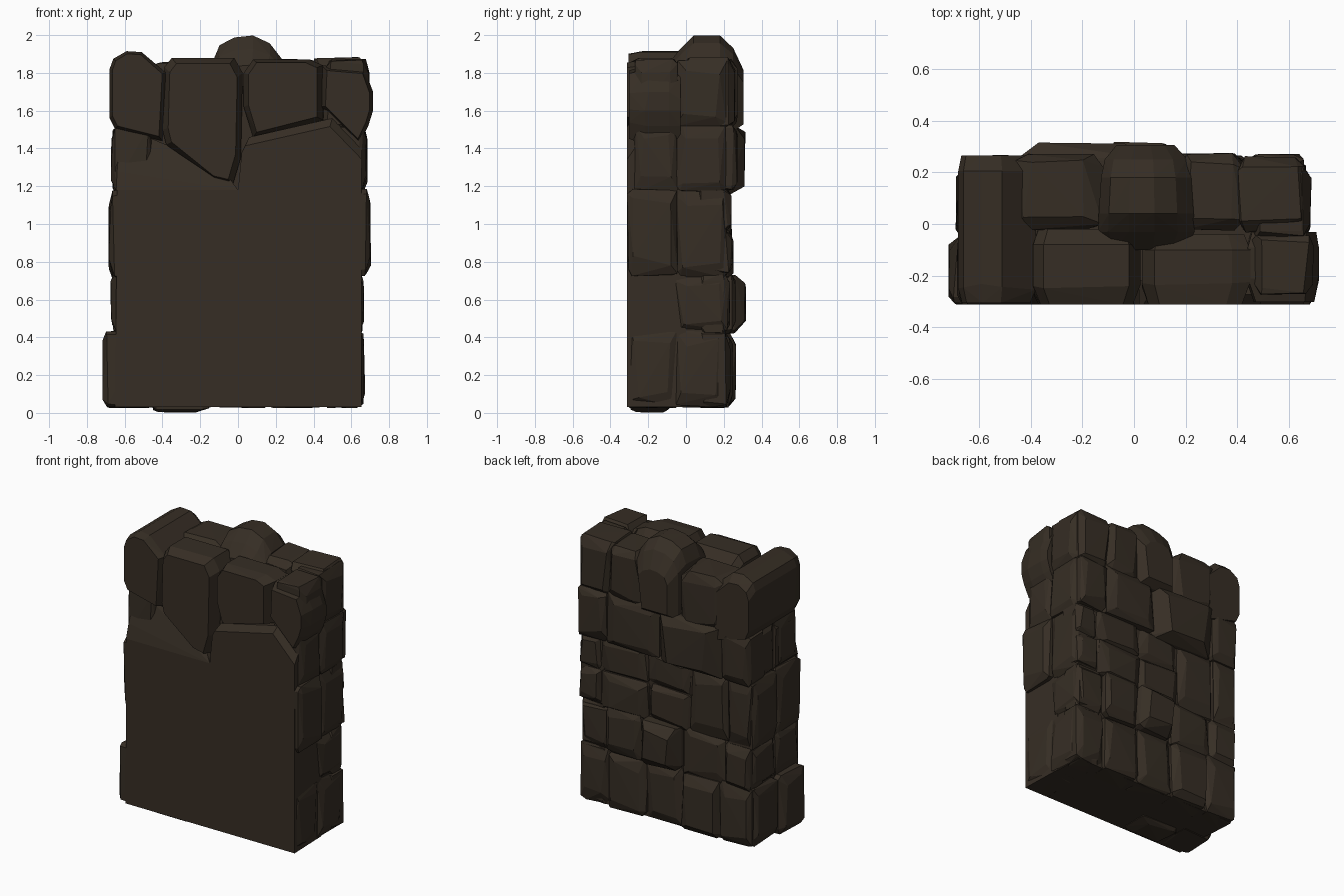
import bpy, bmesh, random
from mathutils import Vector

if "Cube" in bpy.data.objects:
    bpy.data.objects.remove(bpy.data.objects["Cube"])

random.seed(7)
FRONT = -0.312          # flat front plane of the wall

stone_mat = bpy.data.materials.new("dark brown stone")
stone_mat.diffuse_color = (0.037, 0.027, 0.018, 1)
stone_mat.use_nodes = True
stone_mat.node_tree.nodes["Principled BSDF"].inputs["Base Color"].default_value = stone_mat.diffuse_color


def finish(bm, name):
    bmesh.ops.recalc_face_normals(bm, faces=bm.faces)
    mesh = bpy.data.meshes.new(name)
    bm.to_mesh(mesh)
    bm.free()
    mesh.materials.append(stone_mat)
    obj = bpy.data.objects.new(name, mesh)
    bpy.context.collection.objects.link(obj)
    return obj


def hull(bm, points):
    """Add the faceted convex hull of the points, cut at the front plane."""
    verts = [bm.verts.new((p[0], max(p[1], FRONT), max(p[2], 0))) for p in points]
    bmesh.ops.convex_hull(bm, input=verts)
    loose = [v for v in verts if v.is_valid and not v.link_faces]
    bmesh.ops.delete(bm, geom=loose, context='VERTS')


def stone(bm, lo, hi, cut=0.06, out=None, bulge=0.045):
    """Rough block with unevenly chopped corners, domed along the 'out' axis."""
    mid = (Vector(lo) + Vector(hi)) / 2
    half = (Vector(hi) - Vector(lo)) / 2
    pts = []
    for sx in (-1, 1):
        for sy in (-1, 1):
            for sz in (-1, 1):
                s = (sx, sy, sz)
                for axis in range(3):
                    p = []
                    for i in range(3):
                        inset = random.uniform(0, 0.01)
                        if i != axis:
                            inset = min(random.uniform(0.2, 1.0) * cut, half[i] * 0.6)
                            if i == out:
                                inset = random.uniform(0.5, 1.2) * bulge
                            elif axis == out:
                                inset = half[i] * random.uniform(0.2, 0.5)
                        p.append(mid[i] + s[i] * (half[i] - inset))
                    pts.append(p)
    hull(bm, pts)


def prism(bm, profile, y0, y1, shrink=0.84, lip=0.05, drop=0.0):
    """Stone with a given front outline; its front edge is chamfered."""
    cx = sum(p[0] for p in profile) / len(profile)
    cz = sum(p[1] for p in profile) / len(profile)
    pts = []
    for x, z in profile:
        pts.append((cx + (x - cx) * shrink, y0, cz + (z - cz) * (shrink + 0.04)))
        pts.append((x, y0 + lip + random.uniform(0, 0.03), z))
        pts.append((x, y1 - 0.06, z))
        pts.append((cx + (x - cx) * 0.9, y1, z - (drop if z > cz else 0)))
    hull(bm, pts)


# Flat front slab, stepped along its upper edge
bm = bmesh.new()
outline = [(-0.65, 0.03), (0.655, 0.03), (0.655, 1.40), (0.50, 1.56),
           (0.06, 1.46), (0.02, 1.38), (0.0, 1.18), (-0.64, 1.18)]
face = bm.faces.new([bm.verts.new((x, FRONT, z)) for x, z in outline])
ext = bmesh.ops.extrude_face_region(bm, geom=[face])
for v in ext["geom"]:
    if isinstance(v, bmesh.types.BMVert):
        v.co.y = 0.0
        v.co.x *= 0.985
# slope the upper lip of the slab back
lip = [e for e in bm.edges if all(abs(v.co.y - FRONT) < 1e-4 and v.co.z > 1.39 for v in e.verts)]
bmesh.ops.bevel(bm, geom=lip, offset=0.04, segments=1, affect='EDGES')
finish(bm, "front_slab")

# Inner core that closes the joints
bm = bmesh.new()
bmesh.ops.create_cube(bm, size=1)
for v in bm.verts:
    v.co = (v.co.x * 1.28, -0.01 + v.co.y * 0.42, 0.88 + v.co.z * 1.70)
finish(bm, "wall_core")

# Courses of stone on both ends: outer reach of front and back stone per row
rows = [0.03, 0.43, 0.73, 1.18, 1.52, 1.87]
reach = {"left": (-1, [(0.72, 0.69), (0.68, 0.675), (0.685, 0.69), (0.675, 0.665)]),
         "right": (1, [(0.67, 0.675), (0.65, 0.67), (0.705, 0.68), (0.685, 0.69), (0.70, 0.69)])}
for side, (s, reaches) in reach.items():
    bm = bmesh.new()
    for r, pair in enumerate(reaches):
        for c, x in enumerate(pair):
            y0, y1 = ((FRONT, -0.04), (-0.055, 0.22))[c]
            if c == 0 and r >= 3:
                y0 = -0.28
            xs = sorted((s * 0.45, s * x))
            z0 = rows[r] + (random.uniform(-0.03, 0.0) if r else -0.005)
            stone(bm, (xs[0], y0, z0), (xs[1], y1, rows[r + 1] + 0.005), 0.04, 0, 0.04)
    finish(bm, side + "_end_stones")

# Courses of stone on the back, following the uneven joints
backs = [([-0.66, -0.42, -0.13, 0.15, 0.44, 0.66], 0.255),
         ([-0.66, -0.45, -0.12, 0.17, 0.44, 0.66], 0.255),
         ([-0.66, -0.48, -0.19, 0.14, 0.50, 0.66], 0.26),
         ([-0.66, -0.45, 0.04, 0.44, 0.66], 0.26)]
proud = {(1, -0.12): 0.318, (3, -0.45): 0.315}      # stones that stick out
bm = bmesh.new()
for r, (xs, depth) in enumerate(backs):
    for x0, x1 in zip(xs, xs[1:]):
        top = rows[r + 1] + random.uniform(-0.01, 0.02)
        low = rows[r] + (random.uniform(-0.03, 0.0) if r else -0.005)
        d = proud.get((r, x0), depth + random.uniform(-0.02, 0.015))
        bulge = 0.09 if d > 0.3 else 0.045
        if r == 2 and x0 > -0.2:      # split course of two thinner stones
            stone(bm, (x0, 0.05, 0.96), (x1 + 0.01, d - 0.01, top), 0.04, 1, 0.04)
            top = 0.97
        stone(bm, (x0 - 0.005, 0.05, low), (x1 + 0.005, d, top), 0.045, 1, bulge)
# low stone dipping to the ground at the front left
stone(bm, (-0.46, -0.30, 0.0), (-0.15, -0.08, 0.2), 0.04, 2, 0.03)
finish(bm, "back_stones")

# Crown: big stones along the back of the top
bm = bmesh.new()
prism(bm, [(-0.68, 1.56), (-0.65, 1.50), (-0.40, 1.44), (-0.38, 1.80), (-0.46, 1.86),
           (-0.51, 1.91), (-0.59, 1.915), (-0.66, 1.875), (-0.68, 1.82)],
      -0.305, 0.265, 0.88, 0.05, 0.05)                               # left cross stone
stone(bm, (-0.46, -0.03, 1.45), (-0.12, 0.275, 1.86), 0.08, 1, 0.05)
stone(bm, (0.17, -0.03, 1.49), (0.43, 0.275, 1.875), 0.06, 1, 0.06)
stone(bm, (0.40, -0.035, 1.49), (0.66, 0.265, 1.885), 0.05, 1, 0.06)
finish(bm, "top_back_stones")

# Domed stone standing highest
bm = bmesh.new()
dome = [(-0.14, 1.47), (0.19, 1.47), (0.235, 1.87), (0.17, 1.95), (0.08, 1.99),
        (-0.02, 1.98), (-0.10, 1.94), (-0.14, 1.85)]
hull(bm, [(0.04 + (x - 0.04) * k, y, 1.6 + (z - 1.6) * h)
          for x, z in dome
          for y, k, h in ((-0.10, 0.8, 0.62), (-0.03, 1.0, 0.84), (0.04, 0.98, 1.02),
                          (0.18, 0.93, 1.02), (0.25, 0.85, 0.85), (0.305, 0.6, 0.55))])
finish(bm, "top_dome_stone")

# Crown: stones along the front of the top
bm = bmesh.new()
prism(bm, [(-0.40, 1.50), (-0.39, 1.83), (-0.35, 1.88), (-0.02, 1.88), (0.025, 1.80),
           (0.015, 1.35), (-0.03, 1.20), (-0.12, 1.22), (-0.38, 1.42)],
      FRONT, -0.02, 0.86, 0.06, 0.06)
prism(bm, [(0.03, 1.62), (0.08, 1.46), (0.45, 1.55), (0.45, 1.84), (0.38, 1.87),
           (0.08, 1.87), (0.03, 1.80)], FRONT, -0.04, 0.86, 0.06, 0.06)
prism(bm, [(0.43, 1.62), (0.64, 1.42), (0.69, 1.52), (0.715, 1.60), (0.715, 1.70),
           (0.67, 1.82), (0.44, 1.84)], FRONT + 0.01, -0.03, 0.82, 0.08, 0.04)
# sloping wedge under the left stones, leaning back towards its top
wedge = [(-0.645, 1.18, FRONT), (0.0, 1.18, FRONT), (-0.05, 1.25, -0.28), (-0.64, 1.28, -0.29),
         (-0.38, 1.42, -0.24), (-0.62, 1.52, -0.22), (-0.665, 1.46, -0.2), (-0.66, 1.2, -0.26)]
hull(bm, [(x, y, z) for x, z, y in wedge] + [(x, -0.04, z) for x, z, y in wedge])
finish(bm, "top_front_stones")
